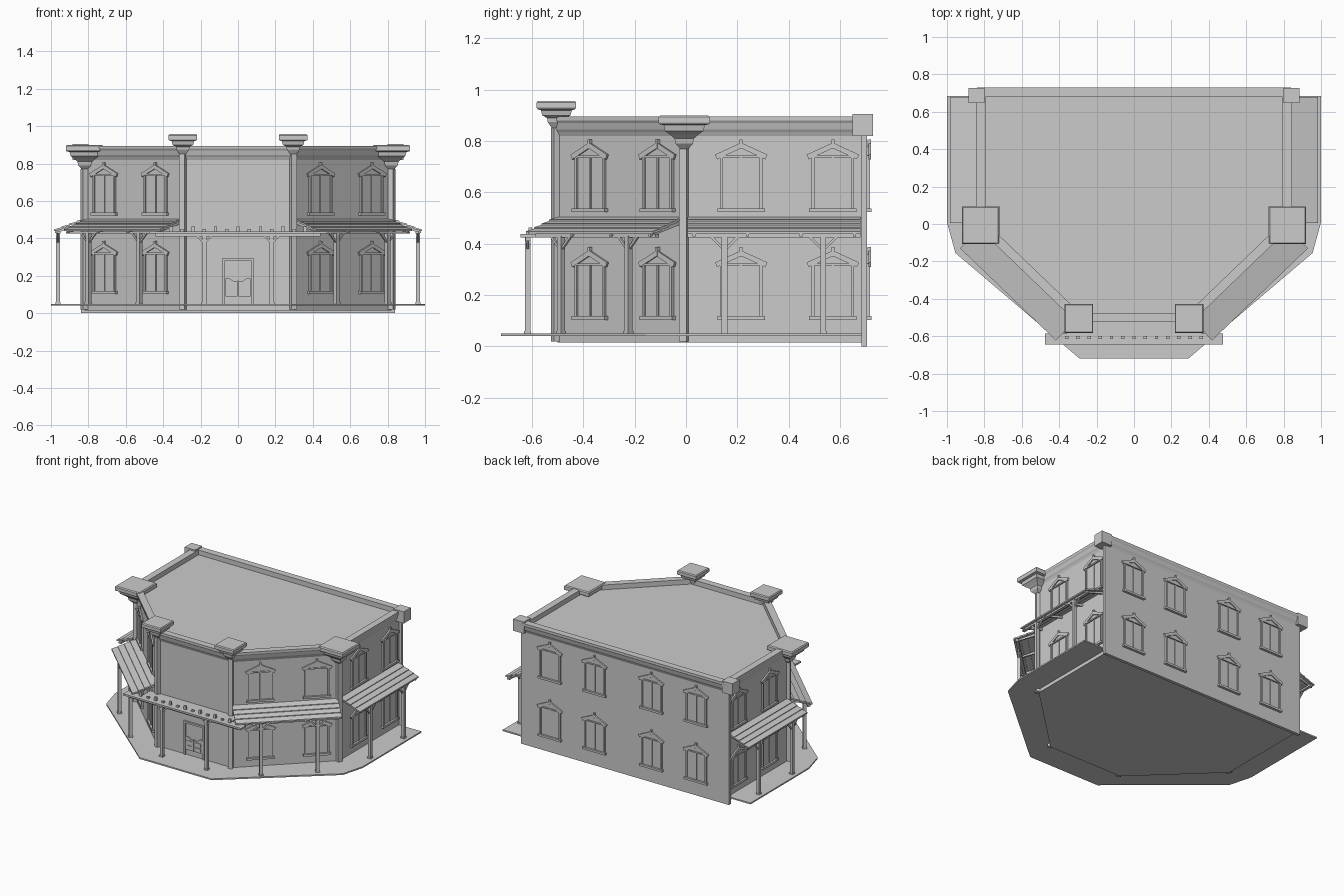
import bpy, bmesh
from math import atan2, hypot
from mathutils import Matrix, Vector

if "Cube" in bpy.data.objects:
    bpy.data.objects.remove(bpy.data.objects["Cube"])


def finish(name, bm, mirror=True):
    bmesh.ops.recalc_face_normals(bm, faces=bm.faces[:])
    me = bpy.data.meshes.new(name)
    bm.to_mesh(me)
    bm.free()
    ob = bpy.data.objects.new(name, me)
    bpy.context.collection.objects.link(ob)
    if mirror:
        ob.modifiers.new("mirror", 'MIRROR').merge_threshold = 0.0001
    return ob


def frame(x, y, nx, ny):
    """Wall frame: local x points out of the wall, local y runs along it."""
    return Matrix.Translation((x, y, 0)) @ Matrix.Rotation(atan2(ny, nx), 4, 'Z')


def box(bm, M, x0, x1, y0, y1, z0, z1):
    S = Matrix.Diagonal((x1 - x0, y1 - y0, z1 - z0, 1))
    T = Matrix.Translation(((x0 + x1) / 2, (y0 + y1) / 2, (z0 + z1) / 2))
    bmesh.ops.create_cube(bm, size=1, matrix=M @ T @ S)


def beam(bm, M, a, b, w, t):
    """Rectangular bar between two points of a wall frame."""
    a, b = Vector(a), Vector(b)
    R = (b - a).to_track_quat('Z', 'X').to_matrix().to_4x4()
    S = Matrix.Diagonal((w, t, (b - a).length, 1))
    bmesh.ops.create_cube(bm, size=1, matrix=M @ Matrix.Translation((a + b) / 2) @ R @ S)


def prism(bm, pts, vec):
    vs = [bm.verts.new(p) for p in pts]
    f = bm.faces.new(vs)
    r = bmesh.ops.extrude_face_region(bm, geom=[f], use_keep_orig=True)
    bmesh.ops.translate(bm, vec=vec, verts=[g for g in r['geom'] if isinstance(g, bmesh.types.BMVert)])


def sym(half):
    return half + [(-x, y) for x, y in reversed(half)]


I = Matrix.Identity(4)
SIDE = frame(.82, 0, 1, 0)
DIAG = frame(.3, -.5, .5, -.52)
FRONT = frame(0, -.5, 0, -1)
BACK = frame(0, .705, 0, 1)
DLEN = hypot(.52, .5)

# walls with flat roof, porch floor, back wall
outline = [(.82, .69), (.82, 0), (.3, -.5)]
bm = bmesh.new()
prism(bm, [(x, y, .015) for x, y in sym(outline)], (0, 0, .845))
finish("walls", bm, False)
bm = bmesh.new()
prism(bm, [(x, y, .04) for x, y in sym([(1, .685), (1, .01), (.955, -.155), (.29, -.72)])], (0, 0, .01))
finish("porch_floor", bm, False)
bm = bmesh.new()
box(bm, I, -.84, .84, .683, .705, 0, .83)
finish("back_wall", bm, False)

# cornice swept with mitred corners around sides and front
profile = [(0, .82), (.006, .835), (.012, .845), (.018, .87), (.024, .88), (.024, .895), (-.025, .895), (-.025, .82)]
bm = bmesh.new()
path = [Vector(p) for p in sym(outline)]
rings = []
for i, p in enumerate(path):
    ds = []
    if i:
        ds.append((p - path[i - 1]).normalized())
    if i < len(path) - 1:
        ds.append((path[i + 1] - p).normalized())
    ns = [Vector((-d.y, d.x)) for d in ds]
    m = sum(ns, Vector((0, 0))).normalized()
    m /= m.dot(ns[0])
    rings.append([bm.verts.new((p.x + m.x * o, p.y + m.y * o, z)) for o, z in profile])
n = len(profile)
for a, b in zip(rings, rings[1:]):
    for k in range(n):
        bm.faces.new((a[k], a[(k + 1) % n], b[(k + 1) % n], b[k]))
bm.faces.new(rings[0])
bm.faces.new(rings[-1])
finish("cornice", bm, False)
bm = bmesh.new()
prism(bm, [(-.84, .705 + o, z) for o, z in profile], (1.68, 0, 0))
finish("back_cornice", bm, False)
bm = bmesh.new()
box(bm, I, .80, .885, .648, .728, .82, .905)
finish("back_corner_block", bm)


# corner columns with stepped square capitals
def column(name, x, y, M, steps):
    bm = bmesh.new()
    box(bm, M, -.016, .016, -.016, .016, .02, steps[0][1])
    prev = None
    for h, z in steps:
        ring = [bm.verts.new((x + a * h, y + b * h, z)) for a, b in ((-1, -1), (1, -1), (1, 1), (-1, 1))]
        if prev:
            for k in range(4):
                bm.faces.new((prev[k], prev[(k + 1) % 4], ring[(k + 1) % 4], ring[k]))
        else:
            bm.faces.new(ring)
        prev = ring
    bm.faces.new(prev)
    finish(name, bm)


column("side_column", .82, -.007, frame(.82, -.007, .92, -.38),
       [(.016, .77), (.034, .79), (.038, .81), (.055, .825), (.075, .84), (.08, .862), (.097, .866), (.1, .872), (.1, .893), (.094, .9)])
column("front_column", .295, -.505, frame(.295, -.505, .38, -.92),
       [(.018, .85), (.034, .875), (.036, .89), (.055, .9), (.06, .92), (.073, .924), (.077, .93), (.077, .95), (.072, .957)])


# windows with frame, mullion, sill, pediment and finial
def window(bm, M, u, z):
    box(bm, M, -.005, .004, u - .075, u + .075, z, z + .205)
    for s in (-1, 1):
        box(bm, M, 0, .012, u + s * .077 - .006, u + s * .077 + .006, z, z + .205)
        beam(bm, M, (.01, u + s * .098, z + .203), (.01, u, z + .248), .02, .01)
    box(bm, M, 0, .009, u - .004, u + .004, z, z + .205)
    box(bm, M, 0, .018, u - .092, u + .092, z - .012, z + .003)
    box(bm, M, 0, .014, u - .088, u + .088, z + .2, z + .209)
    tri = [M @ Vector((0, u + a, z + b)) for a, b in ((-.085, .207), (.085, .207), (0, .245))]
    prism(bm, tri, M.to_3x3() @ Vector((.008, 0, 0)))
    box(bm, M, .002, .016, u - .006, u + .006, z + .235, z + .272)


for name, M, us in (("side_windows", SIDE, (.215, .572)), ("diagonal_windows", DIAG, (.19, .57))):
    bm = bmesh.new()
    for u in us:
        for z in (.115, .535):
            window(bm, M, u, z)
    finish(name, bm)
bm = bmesh.new()
for u in (-.60, -.24, .22, .58):
    for z in (.115, .535):
        window(bm, BACK, u, z)
finish("back_windows", bm, False)


# sloped awnings of overlapping planks over rafters
def awning(name, M, u0, u1, depth):
    bm = bmesh.new()
    N, z0, drop = 4, .5, .055
    for i in range(N):
        a, b = i / N, (i + 1.15) / N
        beam(bm, M, (depth * a, (u0 + u1) / 2, z0 - drop * a), (depth * min(b, 1.03), (u0 + u1) / 2, z0 - drop * b + .002), .008, u1 - u0)
    for k in range(4):
        u = u0 + .02 + (u1 - u0 - .04) * k / 3
        beam(bm, M, (0, u, z0 - .014), (depth, u, z0 - drop - .01), .012, .012)
    box(bm, M, depth - .025, depth - .007, u0, u1, .425, .44)
    finish(name, bm)


# the track quaternion keeps plank width along the wall only when swapped, so build planks directly
def plank_awning(name, M, u0, u1, depth):
    bm = bmesh.new()
    N, z0, drop = 4, .505, .06
    R = M.to_3x3()
    for i in range(N):
        a, b = depth * i / N, depth * (i + 1.12) / N
        za, zb = z0 - drop * i / N, z0 - drop * (i + .75) / N
        prism(bm, [M @ Vector(p) for p in ((a, u0, za), (b, u0, zb), (b, u0, zb - .01), (a, u0, za - .01))],
              R @ Vector((0, u1 - u0, 0)))
    for k in range(4):
        u = u0 + .02 + (u1 - u0 - .05) * k / 3
        prism(bm, [M @ Vector(p) for p in ((0, u, .492), (depth, u, .438), (depth, u, .428), (0, u, .475))],
              R @ Vector((0, .012, 0)))
    box(bm, M, depth - .03, depth - .01, u0, u1, .425, .438)
    finish(name, bm)


plank_awning("side_awning", SIDE, .005, .68, .158)
plank_awning("diagonal_awning", DIAG, .0, DLEN - .01, .165)

# front balcony ledge with a row of small blocks
bm = bmesh.new()
box(bm, FRONT, .085, .145, -.475, .475, .425, .438)
box(bm, FRONT, 0, .09, -.36, .36, .427, .436)
for k in range(15):
    x = -.42 + .06 * k
    box(bm, FRONT, .1, .114, x - .009, x + .009, .438, .464 if k % 2 else .45)
box(bm, FRONT, .105, .125, -.44, .44, .41, .425)
finish("front_ledge", bm, False)

# porch posts with Y braces
bm = bmesh.new()
for M, v, us in ((SIDE, .142, (.15, .535)), (DIAG, .148, (.173, .551)), (FRONT, .117, (.18,))):
    for u in us:
        box(bm, M, v - .011, v + .011, u - .011, u + .011, .045, .43)
        box(bm, M, v - .014, v + .014, u - .014, u + .014, .045, .06)
        for s in (-1, 1):
            beam(bm, M, (v, u, .375), (v, u + s * .052, .427), .01, .01)
finish("porch_posts", bm)

# doorway frame and swinging half doors
bm = bmesh.new()
for u in (-.076, .076):
    box(bm, FRONT, -.005, .01, u - .006, u + .006, .05, .29)
box(bm, FRONT, -.005, .012, -.082, .082, .282, .295)
finish("door_frame", bm, False)
bm = bmesh.new()
prism(bm, [(x, -.503, z) for x, z in ((.003, .09), (.068, .09), (.068, .185), (.05, .19), (.03, .175), (.015, .17), (.003, .175))], (0, -.006, 0))
box(bm, I, .014, .058, -.513, -.508, .1, .125)
box(bm, I, .014, .058, -.513, -.508, .135, .16)
finish("swing_door", bm)
